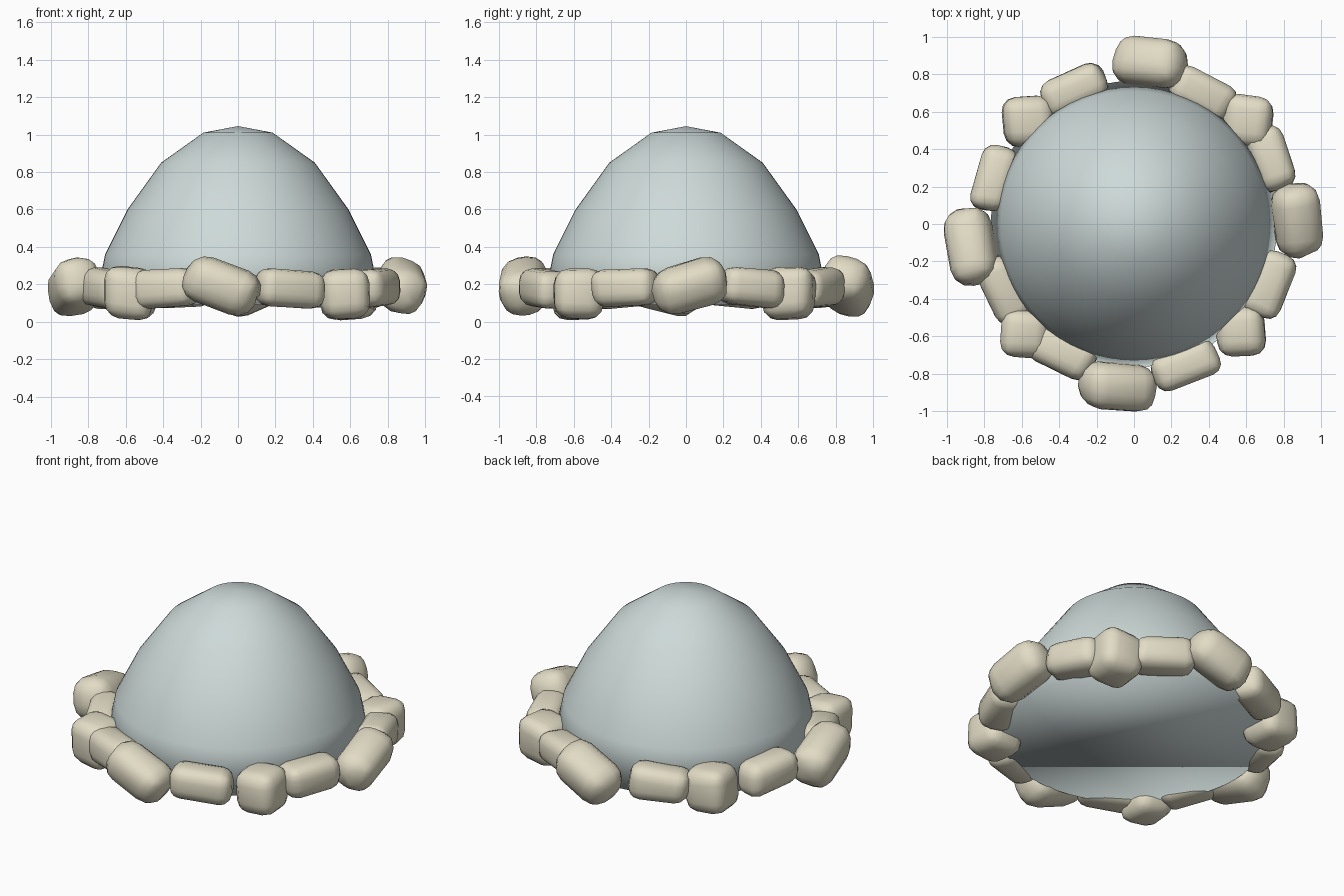
import bpy, bmesh, random
from math import radians
from mathutils import Matrix, Vector

random.seed(4)
cube = bpy.data.objects.get("Cube")
if cube:
    bpy.data.objects.remove(cube)


def material(name, rgb):
    mat = bpy.data.materials.new(name)
    mat.use_nodes = True
    mat.diffuse_color = (*rgb, 1)
    mat.node_tree.nodes["Principled BSDF"].inputs["Base Color"].default_value = (*rgb, 1)
    return mat


def add_object(name, bm, mat):
    mesh = bpy.data.meshes.new(name)
    bmesh.ops.recalc_face_normals(bm, faces=bm.faces)
    for face in bm.faces:
        face.smooth = True
    bm.to_mesh(mesh)
    bm.free()
    mesh.materials.append(mat)
    obj = bpy.data.objects.new(name, mesh)
    bpy.context.collection.objects.link(obj)
    return obj


dome_blue = material("pale blue grey", (0.61, 0.70, 0.69))
stone_beige = material("sandy beige", (0.76, 0.715, 0.56))

# Dome: a profile spun around the vertical axis, closed by a flat underside
profile = [(0, 1.045), (0.185, 1.01), (0.41, 0.85), (0.59, 0.6), (0.71, 0.36), (0.765, 0.09)]
bm = bmesh.new()
verts = [bm.verts.new((r, 0, z)) for r, z in profile]
edges = [bm.edges.new(pair) for pair in zip(verts, verts[1:])]
bmesh.ops.spin(bm, geom=verts + edges, cent=(0, 0, 0), axis=(0, 0, 1), angle=radians(360), steps=64)
bmesh.ops.remove_doubles(bm, verts=bm.verts, dist=0.001)
bmesh.ops.holes_fill(bm, edges=[e for e in bm.edges if e.is_boundary], sides=0)
add_object("dome", bm, dome_blue)

# Stone kinds: length along the ring, depth, height, centre height, roundness
KINDS = {
    "large": ((0.40, 0.25, 0.25), 0.19, 0.4),
    "long": ((0.35, 0.20, 0.20), 0.18, 0.35),
    "corner": ((0.26, 0.26, 0.27), 0.15, 0.3),
}


def stone(name, kind, x, y, yaw, tilt, pitch):
    """Rounded, slightly uneven block; tilt leans it sideways, pitch outward."""
    size, z, roundness = KINDS[kind]
    bm = bmesh.new()
    bmesh.ops.create_cube(bm, size=1)
    for v in bm.verts:
        v.co = Vector(c * s * random.uniform(0.92, 1.1) for c, s in zip(v.co, size))
    bmesh.ops.bevel(bm, geom=bm.edges[:], offset=min(size) * roundness, segments=3,
                    profile=0.5, affect='EDGES', clamp_overlap=True)
    turn = (Matrix.Rotation(radians(yaw), 4, 'Z') @ Matrix.Rotation(radians(-tilt), 4, 'Y')
            @ Matrix.Rotation(radians(pitch), 4, 'X'))
    bm.transform(Matrix.Translation((x, y, z)) @ turn)
    add_object(name, bm, stone_beige)


# Ring of stones, counter-clockwise from the front: kind, x, y, yaw, tilt, pitch
RING = [
    ("large", -0.095, -0.87, -3, -22, 8), ("long", 0.275, -0.755, 22, -4, 0),
    ("corner", 0.57, -0.57, 4, 4, 0), ("long", 0.725, -0.325, 68, 4, 0),
    ("large", 0.875, 0.02, 96, 14, 20), ("long", 0.73, 0.35, 110, -5, 0),
    ("corner", 0.605, 0.55, 174, -4, 0), ("long", 0.37, 0.695, 152, 4, 0),
    ("large", 0.085, 0.865, 174, -22, 16), ("long", -0.315, 0.72, 204, -4, 0),
    ("corner", -0.565, 0.55, 184, 4, 0), ("long", -0.75, 0.245, 254, 4, 0),
    ("large", -0.87, -0.12, 280, 14, 10), ("long", -0.7, -0.345, 296, -5, 0),
    ("corner", -0.58, -0.58, 356, -4, 0), ("long", -0.385, -0.69, 332, 4, 0),
]
for i, spec in enumerate(RING):
    stone(f"{spec[0]}_stone_{i + 1}", *spec)
